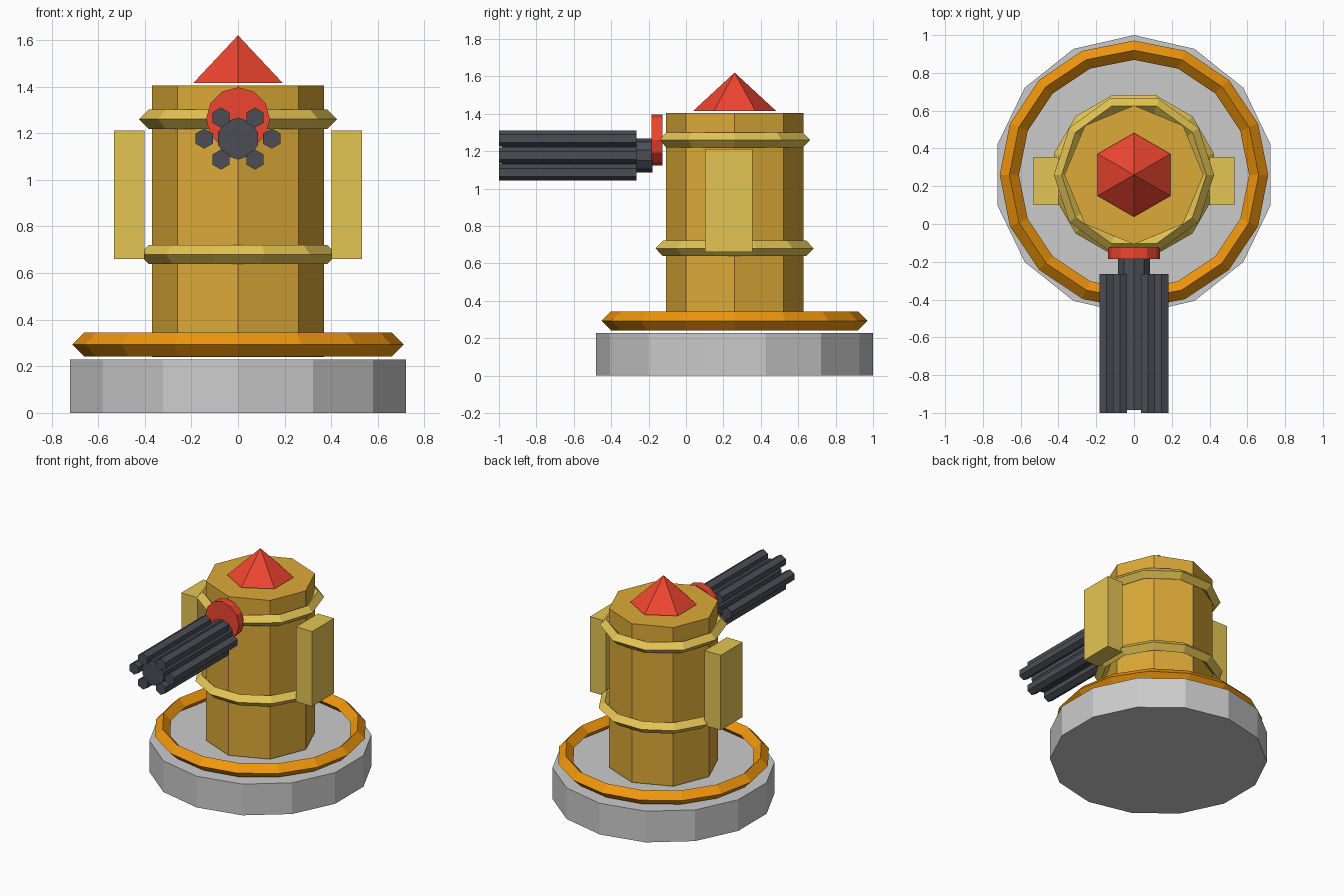
import bpy, bmesh
from math import pi, cos, sin
from mathutils import Matrix

if "Cube" in bpy.data.objects:
    bpy.data.objects.remove(bpy.data.objects["Cube"])

CY = 0.26  # depth of the tower axis


def material(name, r, g, b):
    m = bpy.data.materials.new(name)
    m.diffuse_color = (r, g, b, 1)
    m.use_nodes = True
    m.node_tree.nodes["Principled BSDF"].inputs["Base Color"].default_value = m.diffuse_color
    return m


gold = material("gold", 0.72, 0.40, 0.04)
pale_gold = material("pale_gold", 0.78, 0.56, 0.09)
orange = material("orange", 0.88, 0.31, 0.004)
red = material("red", 0.85, 0.06, 0.03)
dark = material("dark_metal", 0.07, 0.075, 0.09)


def finish(name, bm, mat):
    bmesh.ops.recalc_face_normals(bm, faces=bm.faces)
    me = bpy.data.meshes.new(name)
    bm.to_mesh(me)
    bm.free()
    if mat:
        me.materials.append(mat)
    ob = bpy.data.objects.new(name, me)
    bpy.context.collection.objects.link(ob)
    return ob


def lathe(name, profile, n, mat=None, loop=False, phase=pi / 2, matrix=Matrix.Translation((0, CY, 0))):
    """Revolve (radius, z) points in n flat steps; capped, or a closed ring."""
    bm = bmesh.new()
    rows = []
    for r, z in profile:
        count = n if r else 1
        rows.append([bm.verts.new((r * cos(phase + 2 * pi * i / n),
                                   r * sin(phase + 2 * pi * i / n), z)) for i in range(count)])
    pairs = list(zip(rows, rows[1:])) + ([(rows[-1], rows[0])] if loop else [])
    for a, b in pairs:
        for i in range(n):
            j = (i + 1) % n
            if len(b) == 1:
                bm.faces.new((a[i], a[j], b[0]))
            else:
                bm.faces.new((a[i], a[j], b[j], b[i]))
    if not loop:
        for row in (rows[0], rows[-1]):
            if len(row) > 1:
                bm.faces.new(row)
    bm.transform(matrix)
    return finish(name, bm, mat)


def ring(name, R, w, z, h, n, mat, phase):
    """Ring with a diamond cross-section."""
    return lathe(name, [(R + w, z), (R, z + h), (R - w, z), (R, z - h)], n, mat, True, phase)


def barrel(name, x, z, r, y_back, y_front, n):
    """Prism pointing to the front."""
    m = Matrix.Translation((x, 0, z)) @ Matrix.Rotation(pi / 2, 4, 'X')
    return lathe(name, [(r, -y_back), (r, -y_front)], n, dark, matrix=m)


# Base and tower
lathe("base", [(0.74, 0), (0.74, 0.229)], 14)
ring("base_ring", 0.66, 0.051, 0.293, 0.051, 16, orange, 0)
lathe("tower_body", [(0.368, 0.24), (0.368, 1.405)], 8, gold)
lathe("roof_spike", [(0.222, 1.415), (0, 1.62)], 6, red)

# Bands around the tower
ring("lower_band", 0.397, 0.041, 0.68, 0.041, 12, pale_gold, pi / 12)
ring("upper_band", 0.383, 0.041, 1.26, 0.041, 10, pale_gold, 0)

# Side boxes
for side, s in (("left", -1), ("right", 1)):
    bm = bmesh.new()
    bmesh.ops.create_cube(bm, size=1)
    bmesh.ops.scale(bm, vec=(0.13, 0.255, 0.55), verts=bm.verts)
    bmesh.ops.translate(bm, vec=(s * 0.466, 0.228, 0.936), verts=bm.verts)
    finish(side + "_box", bm, pale_gold)

# Gun mount and barrels
mount = barrel("gun_mount", 0, 1.26, 0.137, -0.125, -0.185, 12)
mount.data.materials[0] = red
barrel("centre_barrel", 0, 1.177, 0.09, -0.18, -0.985, 10)
for i, (x, dz) in enumerate([(-0.073, 0.09), (0.073, 0.09), (-0.145, 0),
                             (0.145, 0), (-0.073, -0.09), (0.073, -0.09)]):
    barrel(f"outer_barrel_{i + 1}", x, 1.177 + dz, 0.043, -0.264, -1.0, 6)
